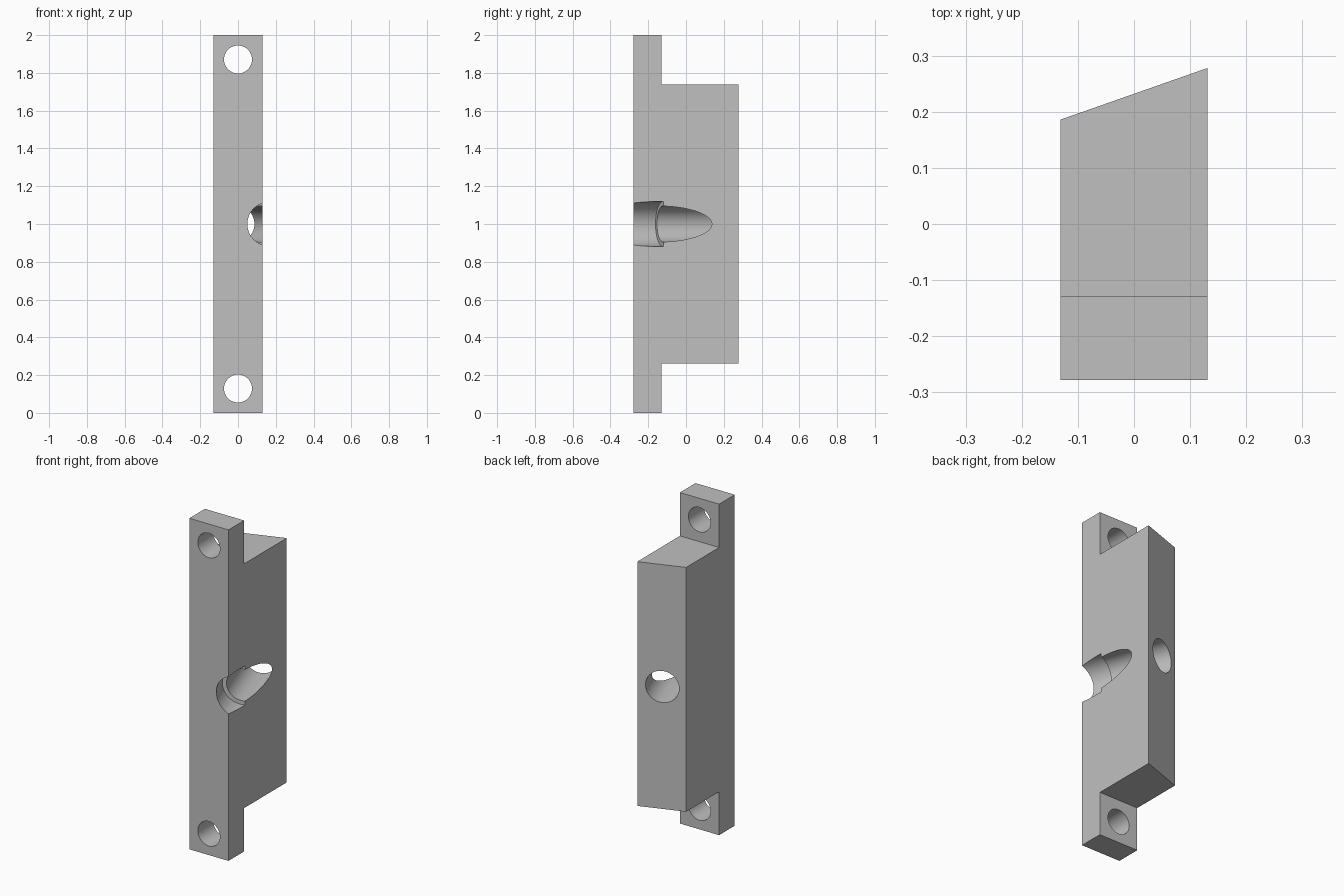
import bpy
import bmesh
import math
from mathutils import Vector

if "Cube" in bpy.data.objects:
    bpy.data.objects.remove(bpy.data.objects["Cube"])

# Single plain grey
grey = bpy.data.materials.new("grey")
grey.use_nodes = True
colour = (0.527, 0.527, 0.527, 1)
grey.diffuse_color = colour
grey.node_tree.nodes["Principled BSDF"].inputs["Base Color"].default_value = colour

HALF_W = 0.131
FRONT, STEP, BACK_LEFT, BACK_RIGHT = -0.278, -0.129, 0.278, 0.186
BLOCK_LOW, BLOCK_HIGH = 0.262, 1.738

# Body: T-shaped side profile extruded across the width, with a slanted back
profile = [(FRONT, 0), (STEP, 0), (STEP, BLOCK_LOW), (BACK_LEFT, BLOCK_LOW),
           (BACK_LEFT, BLOCK_HIGH), (STEP, BLOCK_HIGH), (STEP, 2), (FRONT, 2)]
bm = bmesh.new()
face = bm.faces.new([bm.verts.new((HALF_W, y, z)) for y, z in profile])
result = bmesh.ops.extrude_face_region(bm, geom=[face])
for v in result["geom"]:
    if isinstance(v, bmesh.types.BMVert):
        v.co.x = -HALF_W
        if v.co.y > 0:
            v.co.y = BACK_RIGHT
bmesh.ops.recalc_face_normals(bm, faces=bm.faces)
mesh = bpy.data.meshes.new("mounting_block")
bm.to_mesh(mesh)
bm.free()
body = bpy.data.objects.new("mounting_block", mesh)
bpy.context.collection.objects.link(body)
mesh.materials.append(grey)


def drill(centre, direction, radius, length):
    """Cut a round hole through the body."""
    bpy.ops.mesh.primitive_cylinder_add(vertices=64, radius=radius, depth=length, location=centre)
    cutter = bpy.context.object
    cutter.name = "hole_cutter"
    cutter.hide_render = True
    cutter.rotation_euler = direction.to_track_quat("Z", "Y").to_euler()
    cutter.data.materials.append(grey)
    mod = body.modifiers.new("hole", "BOOLEAN")
    mod.operation = "DIFFERENCE"
    mod.solver = "EXACT"
    mod.object = cutter
    bpy.context.view_layer.update()
    bpy.ops.object.select_all(action="DESELECT")
    body.select_set(True)
    bpy.context.view_layer.objects.active = body
    bpy.ops.object.modifier_apply(modifier=mod.name)
    bpy.data.objects.remove(cutter)


# Screw holes in the two end tabs
for z in (0.129, 1.871):
    drill(Vector((0, -0.2, z)), Vector((0, 1, 0)), 0.074, 0.4)

# Oblique bore, square to the slanted back, with a wider counterbore at the front
slant = math.atan2(BACK_LEFT - BACK_RIGHT, 2 * HALF_W)
axis = Vector((math.sin(slant), -math.cos(slant), 0))
origin = Vector((math.cos(slant), math.sin(slant), 0)) * 0.0735 + Vector((0, 0, 1))
drill(origin, axis, 0.0955, 1.2)
drill(origin + axis * (0.155 + 0.2), axis, 0.119, 0.4)

bpy.ops.object.shade_smooth_by_angle(angle=math.radians(12))
